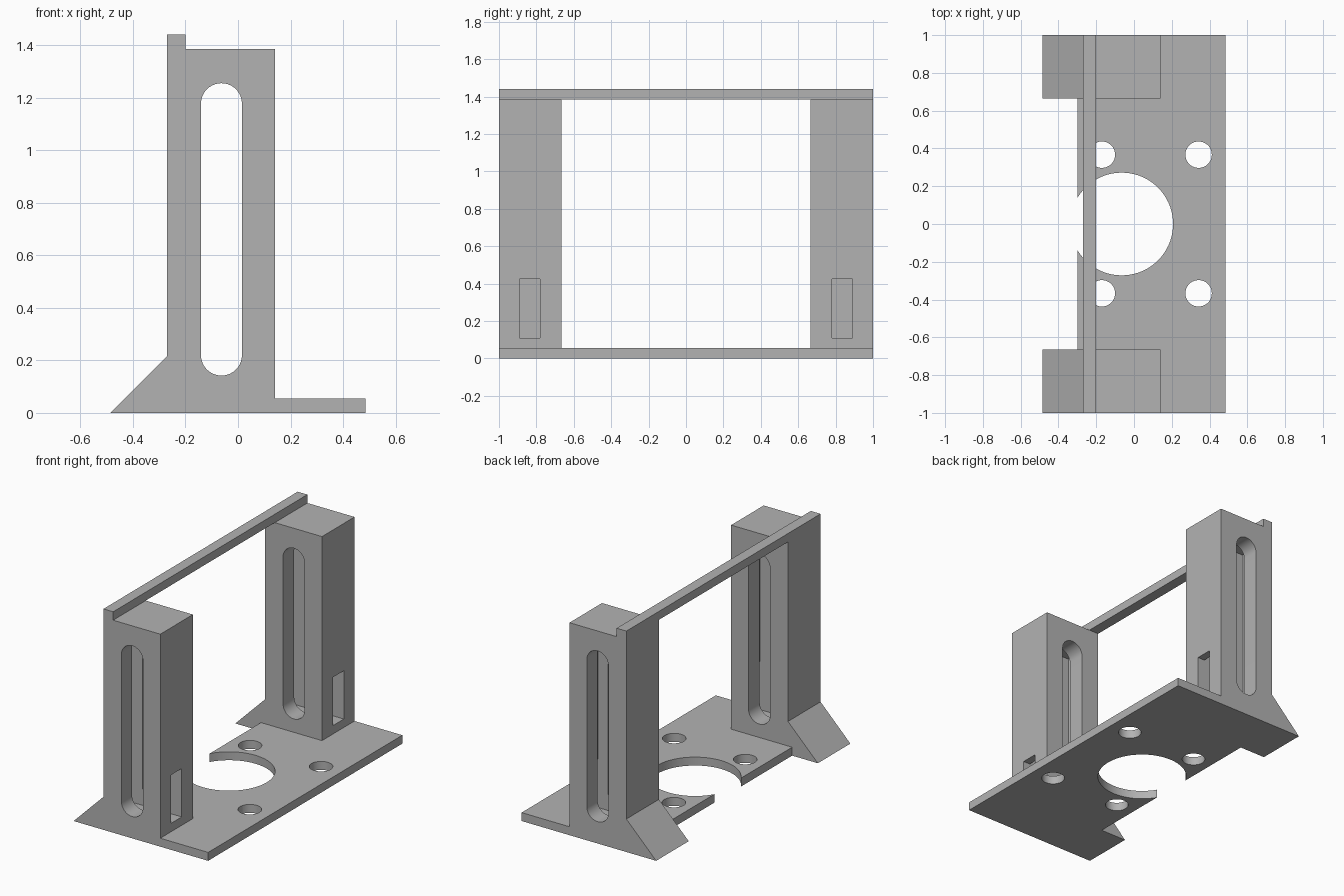
import bpy, bmesh
from math import pi, cos, sin, radians
from mathutils import Vector

cube = bpy.data.objects.get("Cube")
if cube:
    bpy.data.objects.remove(cube, do_unlink=True)

GREY = (0.45, 0.45, 0.45, 1)
grey = bpy.data.materials.new("plain grey")
grey.use_nodes = True
grey.diffuse_color = GREY
grey.node_tree.nodes["Principled BSDF"].inputs["Base Color"].default_value = GREY


def prism(name, points, move):
    """Closed solid from a flat outline of 3D points, extruded along move."""
    bm = bmesh.new()
    face = bm.faces.new([bm.verts.new(p) for p in points])
    top = bmesh.ops.extrude_face_region(bm, geom=[face])["geom"]
    verts = [v for v in top if isinstance(v, bmesh.types.BMVert)]
    bmesh.ops.translate(bm, verts=verts, vec=Vector(move))
    bmesh.ops.recalc_face_normals(bm, faces=bm.faces)
    mesh = bpy.data.meshes.new(name)
    bm.to_mesh(mesh)
    bm.free()
    obj = bpy.data.objects.new(name, mesh)
    mesh.materials.append(grey)
    bpy.context.collection.objects.link(obj)
    return obj


def side_prism(name, outline, y0, y1):
    return prism(name, [(x, y0, z) for x, z in outline], (0, y1 - y0, 0))


def arc(cx, cy, r, start, end, steps):
    return [(cx + r * cos(start + (end - start) * i / steps),
             cy + r * sin(start + (end - start) * i / steps)) for i in range(steps + 1)]


def activate(obj):
    bpy.ops.object.select_all(action='DESELECT')
    bpy.context.view_layer.objects.active = obj
    obj.select_set(True)


def cut(obj, cutter):
    cutter.hide_render = True
    mod = obj.modifiers.new("cut", 'BOOLEAN')
    mod.operation = 'DIFFERENCE'
    mod.solver = 'EXACT'
    mod.object = cutter
    activate(obj)
    bpy.ops.object.modifier_apply(modifier=mod.name)
    bpy.data.objects.remove(cutter, do_unlink=True)


def smooth(obj):
    activate(obj)
    bpy.ops.object.shade_smooth_by_angle(angle=radians(30))


INNER, OUTER = 0.665, 1.0
PLATE = 0.055
TOP = 1.385

# Towers with sloping back foot and the end of the base plate
tower_outline = [(-0.485, 0), (0.485, 0), (0.485, PLATE), (0.14, PLATE),
                 (0.14, TOP), (-0.27, TOP), (-0.27, 0.215)]
# Rounded slot through each tower
slot_x, slot_r = -0.063, 0.078
slot_outline = (arc(slot_x, 0.22, slot_r, pi, 2 * pi, 20)
                + arc(slot_x, 1.177, slot_r, 0, pi, 20))
# Nut channel inside the tower, with its entry window on the +x face
channel_outline = [(-0.22, 0.11), (0.2, 0.11), (0.2, 0.425),
                   (0.09, 0.425), (0.09, 1.285), (-0.22, 1.285)]

for side, label in ((-1, "front"), (1, "back")):
    tower = side_prism(label + "_tower", tower_outline, side * INNER, side * OUTER)
    cut(tower, side_prism("slot_cutter", slot_outline, side * 0.6, side * 1.1))
    cut(tower, side_prism("channel_cutter", channel_outline, side * 0.78, side * 0.89))
    smooth(tower)

# Base plate between the towers
plate = side_prism("base_plate", [(-0.3, 0), (0.485, 0), (0.485, PLATE), (-0.3, PLATE)],
                   -INNER, INNER)


# Large open hole and four screw holes
holes = [(-0.065, 0, 0.272, 72)]
holes += [(x, y, 0.07, 36) for x in (-0.17, 0.342) for y in (-0.367, 0.367)]
for x, y, r, steps in holes:
    circle = arc(x, y, r, 0, 2 * pi, steps)[:-1]
    cut(plate, prism("hole_cutter", [(a, b, -0.1) for a, b in circle], (0, 0, 0.3)))
smooth(plate)

# Thin bar joining the tower tops
side_prism("top_bar", [(-0.27, TOP), (-0.2, TOP), (-0.2, 1.44), (-0.27, 1.44)],
           -OUTER, OUTER)
